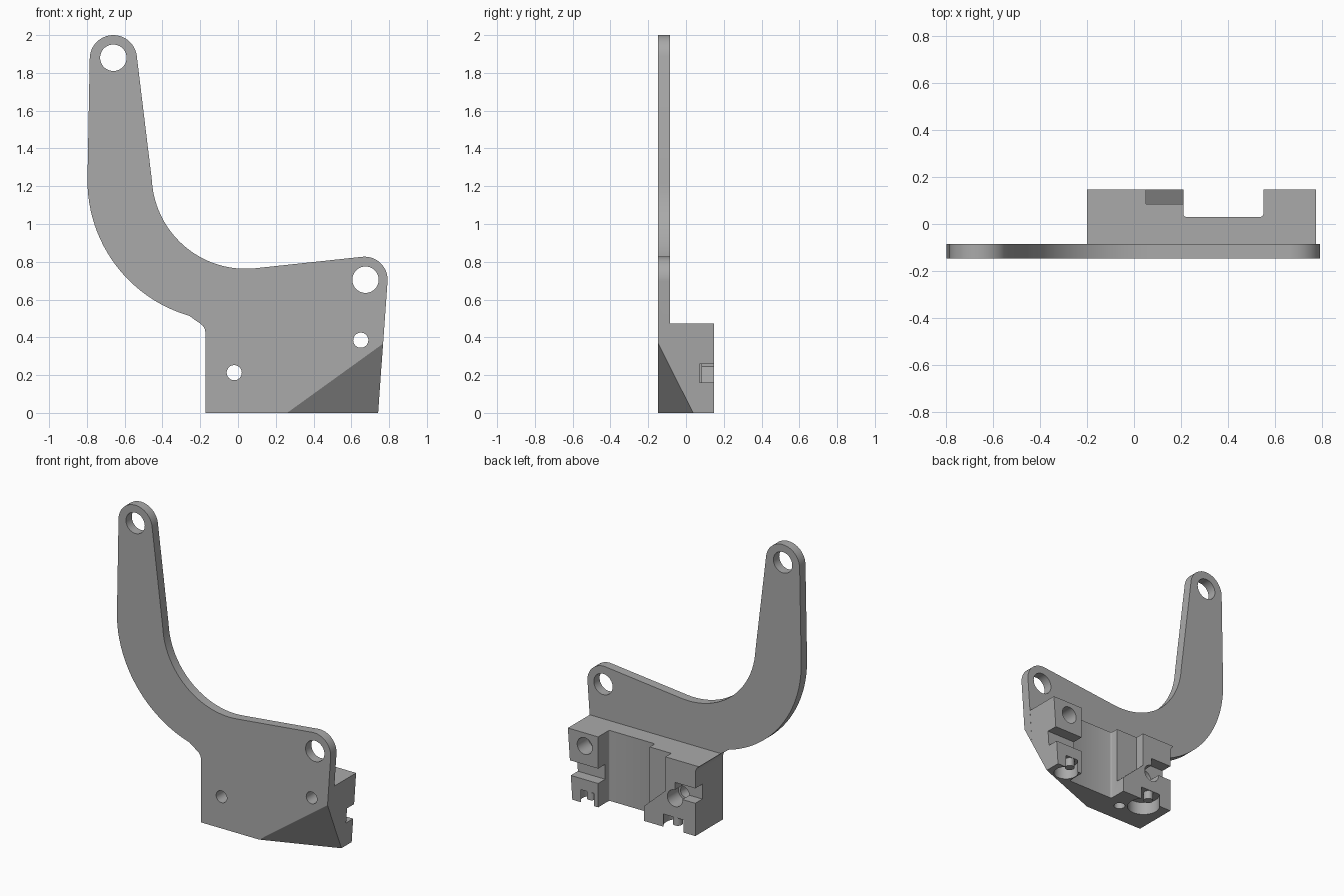
import bpy, bmesh
from math import radians, cos, sin
from mathutils import Vector

cube = bpy.data.objects.get("Cube")
if cube:
    bpy.data.objects.remove(cube, do_unlink=True)

grey = bpy.data.materials.new("plain grey")
grey.use_nodes = True
grey.diffuse_color = (0.4, 0.4, 0.4, 1)
grey.node_tree.nodes["Principled BSDF"].inputs["Base Color"].default_value = grey.diffuse_color


def finish(bm, name):
    bmesh.ops.recalc_face_normals(bm, faces=bm.faces)
    mesh = bpy.data.meshes.new(name)
    bm.to_mesh(mesh)
    bm.free()
    mesh.materials.append(grey)
    ob = bpy.data.objects.new(name, mesh)
    bpy.context.scene.collection.objects.link(ob)
    return ob


def arc(cx, cz, r, start, end, steps=24):
    angles = [radians(start + (end - start) * i / steps) for i in range(steps + 1)]
    return [(cx + r * cos(a), cz + r * sin(a)) for a in angles]


def extrude(name, outline, y0, y1):
    """Extrude an x-z outline along y."""
    bm = bmesh.new()
    face = bm.faces.new([bm.verts.new((x, y0, z)) for x, z in outline])
    geom = bmesh.ops.extrude_face_region(bm, geom=[face])["geom"]
    verts = [v for v in geom if isinstance(v, bmesh.types.BMVert)]
    bmesh.ops.translate(bm, verts=verts, vec=(0, y1 - y0, 0))
    return finish(bm, name)


def box(name, x0, x1, y0, y1, z0, z1, round_edge=0):
    ob = extrude(name, [(x0, z0), (x1, z0), (x1, z1), (x0, z1)], y0, y1)
    if round_edge:
        bm = bmesh.new()
        bm.from_mesh(ob.data)
        bmesh.ops.bevel(bm, geom=bm.edges[:], offset=round_edge, segments=3,
                        profile=0.5, affect="EDGES")
        bm.to_mesh(ob.data)
        bm.free()
    return ob


def bore(name, x, z, r, y0, y1):
    return extrude(name, arc(x, z, r, 0, 350, 35), y0, y1)


def upright(name, x, y, r, z0, z1):
    """Vertical cylinder."""
    bm = bmesh.new()
    bmesh.ops.create_cone(bm, cap_ends=True, segments=36, radius1=r, radius2=r, depth=z1 - z0)
    bmesh.ops.translate(bm, verts=bm.verts, vec=(x, y, (z0 + z1) / 2))
    return finish(bm, name)


def combine(target, other, operation):
    mod = target.modifiers.new(operation, "BOOLEAN")
    mod.operation, mod.solver, mod.object = operation, "EXACT", other
    bpy.context.view_layer.objects.active = target
    bpy.ops.object.modifier_apply(modifier=mod.name)
    bpy.data.objects.remove(other, do_unlink=True)


# Lower left edge with its concave corner, shared by plate and block
corner = [(-0.172, 0), (-0.172, 0.425), (-0.176, 0.445), (-0.185, 0.46), (-0.2, 0.473)]

# Curved arm plate
outline = corner + [(-0.225, 0.49)]
outline += arc(-0.052, 1.23, 0.745, 254, 180)[0:]
outline += arc(-0.66, 1.875, 0.125, 180, 8)
outline += arc(0.04, 1.26, 0.497, 183, 276)
outline += arc(0.67, 0.705, 0.122, 96, -4)
outline += [(0.742, 0)]
bracket = extrude("bracket", outline, -0.147, -0.085)

# Thick mounting block behind the plate
block = extrude("block", corner + [(0.775, 0.473), (0.742, 0)], -0.085, 0.147)
combine(bracket, block, "UNION")

# Sloped corner at the lower front
a, b, c = Vector((0.26, -0.147, 0)), Vector((0.78, -0.147, 0.375)), Vector((0.747, 0.04, 0))
normal = (c - a).cross(b - a).normalized()
bm = bmesh.new()
bmesh.ops.create_cube(bm, size=2)
bmesh.ops.rotate(bm, verts=bm.verts, matrix=normal.to_track_quat("Z", "Y").to_matrix())
bmesh.ops.translate(bm, verts=bm.verts, vec=(a + b + c) / 3 + normal)
combine(bracket, finish(bm, "corner_cutter"), "DIFFERENCE")

cutters = [
    # Channel and sloped step on the back of the block
    box("channel", 0.21, 0.55, 0.03, 0.3, -0.1, 0.6, 0.012),
    extrude("step", [(0.05, 0.245), (0.23, 0.08), (0.23, 0.6), (0.05, 0.6)], 0.085, 0.3),
    # Sideways slots
    box("outer_slot", 0.5, 0.9, 0.072, 0.3, 0.16, 0.26),
    box("inner_slot", -0.4, -0.02, 0.072, 0.3, 0.22, 0.32),
    # Pivot holes
    bore("top_hole", -0.66, 1.88, 0.07, -0.3, 0.3),
    bore("side_hole", 0.675, 0.705, 0.07, -0.3, 0.3),
    # Hole and round pockets underneath
    upright("bottom_hole", 0.11, -0.01, 0.035, -0.1, 0.15),
    upright("inner_pocket", -0.01, 0.08, 0.1, -0.1, 0.085),
    upright("outer_pocket", 0.63, 0.09, 0.075, -0.1, 0.085),
]
# Screw holes, wider at the back
for x, z in ((-0.02, 0.213), (0.65, 0.385)):
    cutters.append(bore("screw_hole", x, z, 0.04, -0.3, 0.3))
    cutters.append(bore("counterbore", x, z, 0.056, 0.03, 0.3))
for cutter in cutters:
    combine(bracket, cutter, "DIFFERENCE")

# Small pins hanging in the pockets
pins = [upright("pocket_pin", x, 0.115, 0.03, 0.03, 0.1) for x in (-0.02, 0.62)]

for ob in [bracket] + pins:
    bpy.ops.object.select_all(action="DESELECT")
    ob.select_set(True)
    bpy.context.view_layer.objects.active = ob
    bpy.ops.object.shade_smooth_by_angle(angle=radians(25))
